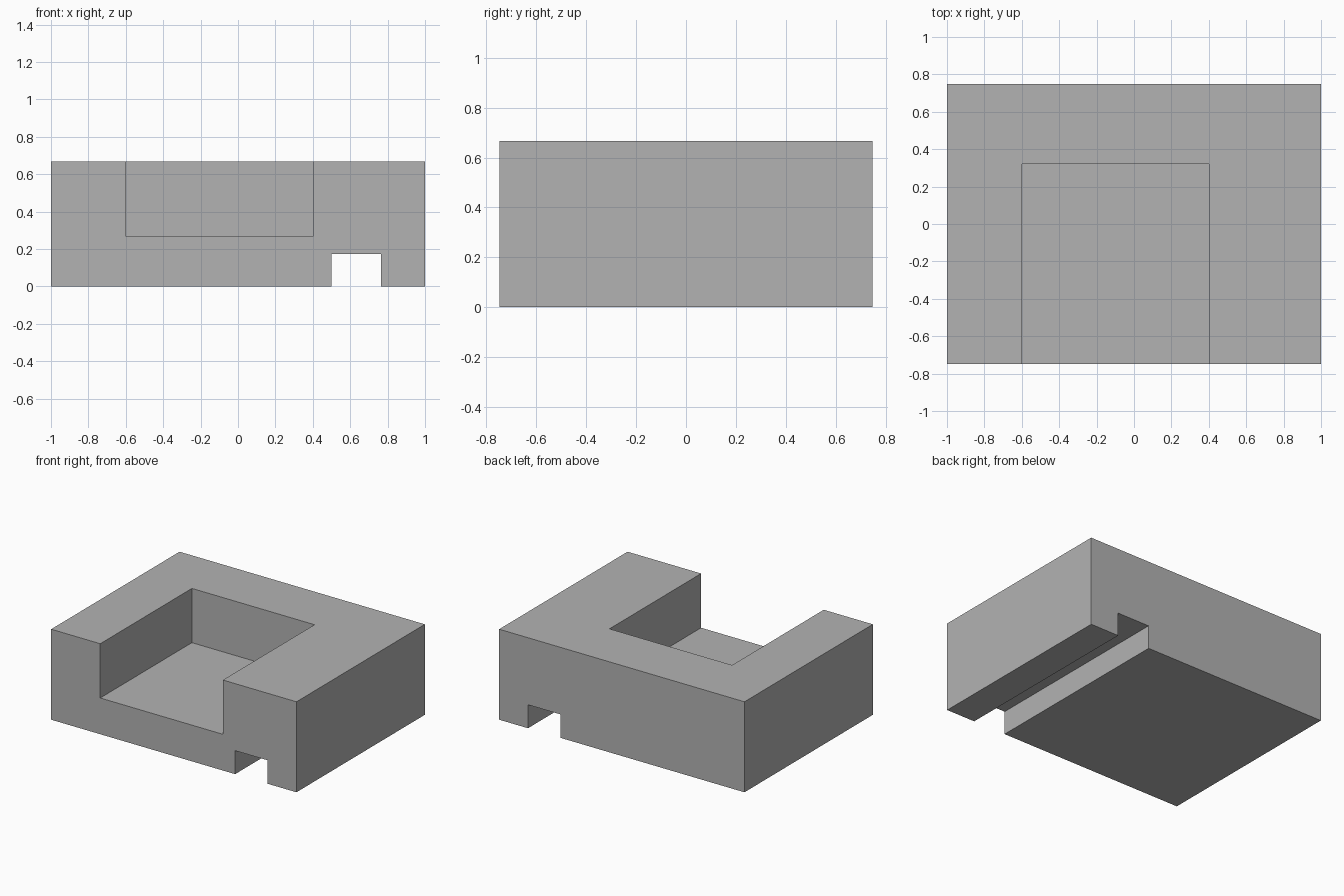
import bpy
import bmesh

if "Cube" in bpy.data.objects:
    bpy.data.objects.remove(bpy.data.objects["Cube"], do_unlink=True)

WIDTH, DEPTH, HEIGHT = 2.0, 1.495, 0.667

grey = bpy.data.materials.new("plain grey")
grey.use_nodes = True
grey.diffuse_color = (0.45, 0.45, 0.45, 1)
grey.node_tree.nodes["Principled BSDF"].inputs["Base Color"].default_value = grey.diffuse_color


def box(name, low, high):
    """Axis-aligned box between two corners."""
    mesh = bpy.data.meshes.new(name)
    bm = bmesh.new()
    bmesh.ops.create_cube(bm, size=1)
    for v in bm.verts:
        v.co = [a if c < 0 else b for c, a, b in zip(v.co, low, high)]
    bm.to_mesh(mesh)
    bm.free()
    mesh.materials.append(grey)
    obj = bpy.data.objects.new(name, mesh)
    bpy.context.collection.objects.link(obj)
    return obj


def cut(target, cutter):
    """Subtract the cutter, apply the result and discard the cutter."""
    cutter.hide_render = True
    mod = target.modifiers.new("cut", "BOOLEAN")
    mod.operation = "DIFFERENCE"
    mod.solver = "EXACT"
    mod.object = cutter
    bpy.context.view_layer.objects.active = target
    bpy.ops.object.modifier_apply(modifier=mod.name)
    bpy.data.objects.remove(cutter, do_unlink=True)


# Solid block
block = box("block", (-WIDTH / 2, -DEPTH / 2, 0), (WIDTH / 2, DEPTH / 2, HEIGHT))

# Pocket open to the top and front
cut(block, box("pocket_cutter", (-0.6, -1, 0.267), (0.4, 0.32, 1)))

# Channel along the underside, from front to back
cut(block, box("channel_cutter", (0.5, -1, -0.2), (0.765, 1, 0.173)))
